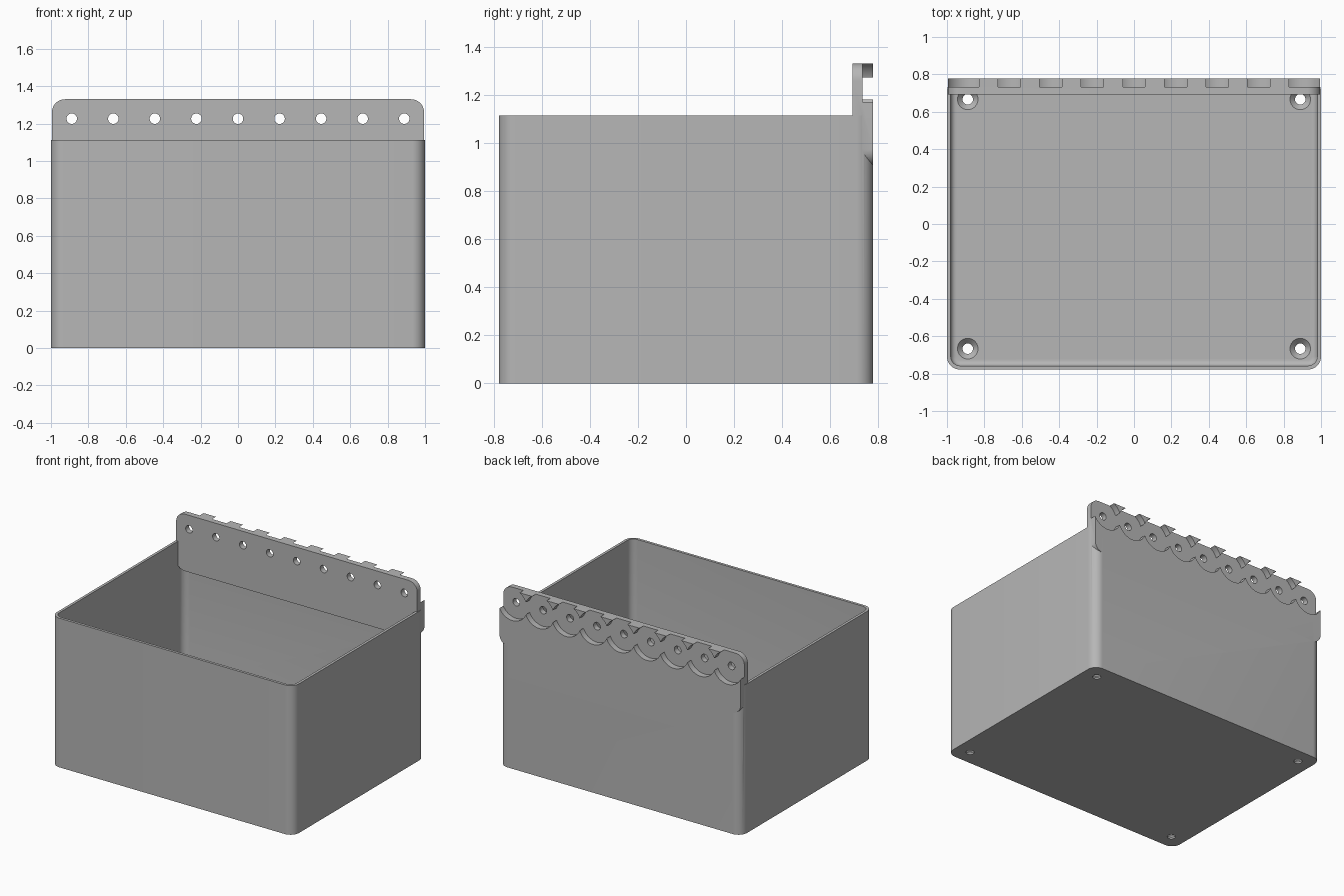
import bpy, bmesh
from math import sin, cos, pi
from mathutils import Matrix

cube = bpy.data.objects.get("Cube")
if cube:
    bpy.data.objects.remove(cube, do_unlink=True)

# Overall sizes
HX, HY, RIM, TOP = 1.0, 0.778, 1.113, 1.33
WALL, FLOOR, FILLET, R = 0.02, 0.04, 0.03, 0.07
PLATE_LOW, PLATE_Y, POCKET_Y = 0.905, 0.692, 0.733
HOLE_Z, PITCH, HOLE_R, POCKET_R = 1.226, 2 / 9, 0.028, 0.12

grey = bpy.data.materials.new("plain_grey")
grey.use_nodes = True
grey.diffuse_color = (0.47, 0.47, 0.47, 1)
grey.node_tree.nodes["Principled BSDF"].inputs["Base Color"].default_value = grey.diffuse_color


def rounded_ring(hx, hy, r, z, steps=10):
    """Counter-clockwise rounded rectangle at height z."""
    pts = []
    for i, (sx, sy) in enumerate([(1, 1), (-1, 1), (-1, -1), (1, -1)]):
        for k in range(steps + 1):
            a = (i + k / steps) * pi / 2
            pts.append((sx * (hx - r) + r * cos(a), sy * (hy - r) + r * sin(a), z))
    return pts


def circle(r, z, n=48):
    return [(r * cos(2 * pi * k / n), r * sin(2 * pi * k / n), z) for k in range(n)]


def loft(name, rings, matrix=Matrix()):
    """Closed solid through rings of equal length."""
    bm = bmesh.new()
    loops = [[bm.verts.new(p) for p in ring] for ring in rings]
    n = len(loops[0])
    for a, b in zip(loops, loops[1:]):
        for k in range(n):
            j = (k + 1) % n
            bm.faces.new((a[k], a[j], b[j], b[k]))
    bm.faces.new(loops[0][::-1])
    bm.faces.new(loops[-1])
    bm.transform(matrix)
    bmesh.ops.recalc_face_normals(bm, faces=bm.faces)
    mesh = bpy.data.meshes.new(name)
    bm.to_mesh(mesh)
    bm.free()
    mesh.materials.append(grey)
    obj = bpy.data.objects.new(name, mesh)
    bpy.context.collection.objects.link(obj)
    return obj


def combine(target, tool, operation):
    """Apply a boolean and discard the tool."""
    mod = target.modifiers.new(operation.lower(), 'BOOLEAN')
    mod.operation, mod.object, mod.solver = operation, tool, 'EXACT'
    bpy.context.view_layer.objects.active = target
    bpy.ops.object.modifier_apply(modifier=mod.name)
    bpy.data.objects.remove(tool, do_unlink=True)


# Turns a z-extrusion into one along y, keeping x
along_y = Matrix(((1, 0, 0, 0), (0, 0, 1, 0), (0, -1, 0, 0), (0, 0, 0, 1)))

# Outer box and its cavity with a filleted floor
storage_bin = loft("storage_bin", [rounded_ring(HX, HY, R, z) for z in (0, RIM)])
rings = []
for k in range(7):
    a = k / 6 * pi / 2
    inset = WALL + FILLET * (1 - sin(a))
    rings.append(rounded_ring(HX - inset, HY - inset, R - inset, FLOOR + FILLET * (1 - cos(a))))
rings.append(rounded_ring(HX - WALL, HY - WALL, R - WALL, TOP))
combine(storage_bin, loft("cavity", rings), 'DIFFERENCE')

# Hanging plate along the back rim
half = (TOP - PLATE_LOW) / 2
plate_at = Matrix.Translation((0, 0, PLATE_LOW + half)) @ along_y
plate = loft("hanging_plate", [rounded_ring(0.995, half, R, y) for y in (PLATE_Y, HY)], plate_at)
combine(storage_bin, plate, 'UNION')

# Round pockets in the plate's back and a through hole in each
for i in range(-4, 5):
    at = Matrix.Translation((i * PITCH, 0, HOLE_Z)) @ along_y
    combine(storage_bin, loft("pocket", [circle(POCKET_R, y) for y in (POCKET_Y, 1)], at), 'DIFFERENCE')
    combine(storage_bin, loft("plate_hole", [circle(HOLE_R, y) for y in (0.6, 0.9)], at), 'DIFFERENCE')

# Countersunk screw holes in the floor corners
profile = [(HOLE_R, -0.05), (HOLE_R, 0.012), (0.055, FLOOR), (0.055, FLOOR + 0.02)]
for sx in (-1, 1):
    for sy in (-1, 1):
        at = Matrix.Translation((sx * 4 * PITCH, sy * 3 * PITCH, 0))
        combine(storage_bin, loft("floor_hole", [circle(r, z) for r, z in profile], at), 'DIFFERENCE')

# Smooth curved faces, sharp edges
bpy.ops.object.select_all(action='DESELECT')
storage_bin.select_set(True)
bpy.context.view_layer.objects.active = storage_bin
bpy.ops.object.shade_smooth_by_angle(angle=pi / 6)
